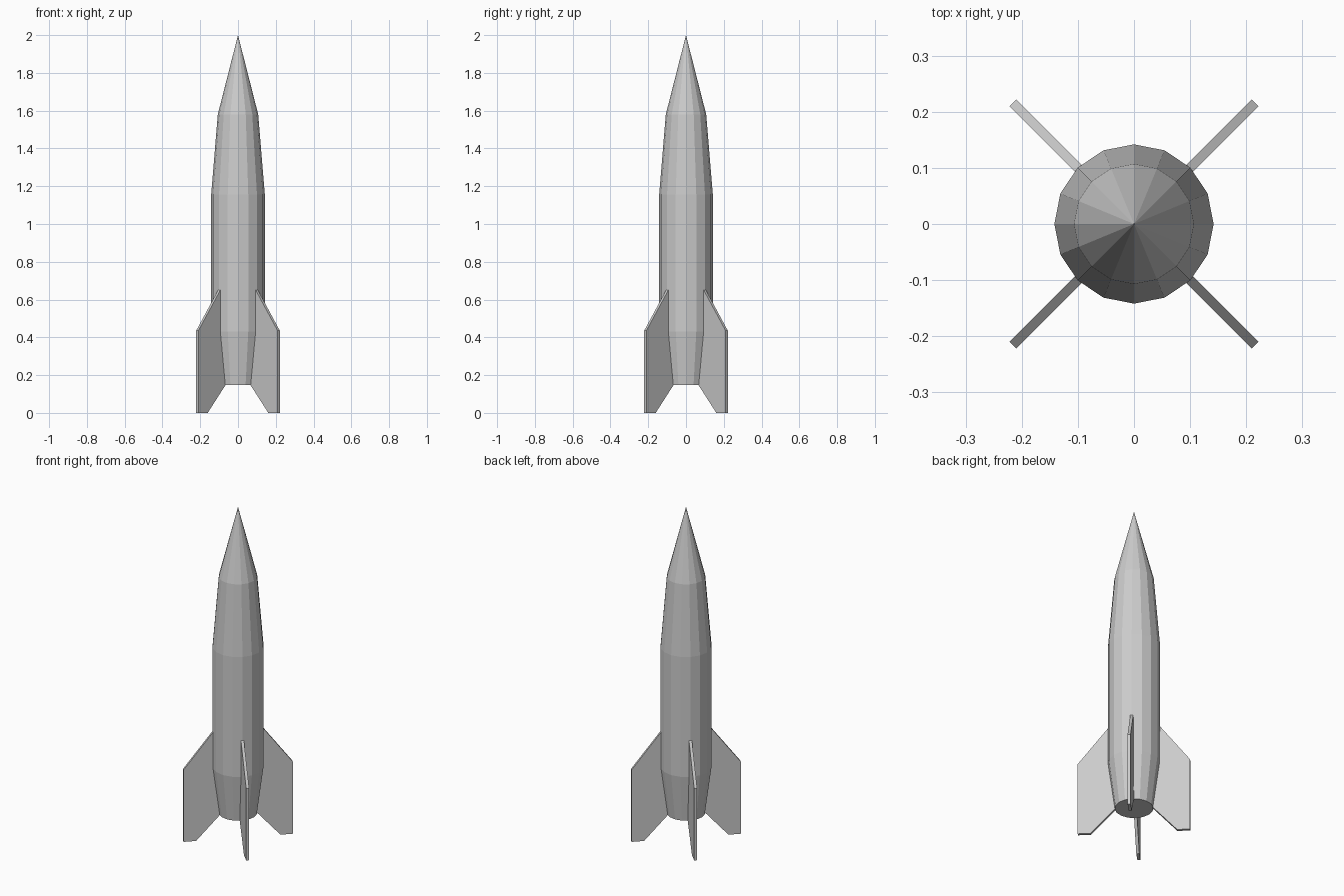
import bpy, bmesh, math
from mathutils import Matrix, Vector

if "Cube" in bpy.data.objects:
    bpy.data.objects.remove(bpy.data.objects["Cube"])

SIDES = 16


def finish(bm, name):
    bmesh.ops.recalc_face_normals(bm, faces=bm.faces)
    mesh = bpy.data.meshes.new(name)
    bm.to_mesh(mesh)
    bm.free()
    obj = bpy.data.objects.new(name, mesh)
    bpy.context.collection.objects.link(obj)
    return obj


# Faceted hull: rings of (radius, height) closed by a pointed nose
def make_hull(rings, tip_height):
    bm = bmesh.new()
    loops = []
    for r, z in rings:
        angles = [2 * math.pi * i / SIDES for i in range(SIDES)]
        loops.append([bm.verts.new((r * math.cos(a), r * math.sin(a), z)) for a in angles])
    bm.faces.new(loops[0])
    tip = bm.verts.new((0, 0, tip_height))
    for i in range(SIDES):
        j = (i + 1) % SIDES
        for low, high in zip(loops, loops[1:]):
            bm.faces.new((low[i], low[j], high[j], high[i]))
        bm.faces.new((loops[-1][i], loops[-1][j], tip))
    return finish(bm, "rocket_body")


# Flat fin: (radial distance, height) outline given an even thickness
def make_fin(name, outline, thickness, angle):
    bm = bmesh.new()
    face = bm.faces.new([bm.verts.new((r, -thickness / 2, z)) for r, z in outline])
    new = bmesh.ops.extrude_face_region(bm, geom=[face])["geom"]
    verts = [v for v in new if isinstance(v, bmesh.types.BMVert)]
    bmesh.ops.translate(bm, verts=verts, vec=Vector((0, thickness, 0)))
    bmesh.ops.transform(bm, matrix=Matrix.Rotation(angle, 4, 'Z'), verts=bm.verts)
    return finish(bm, name)


make_hull([(0.105, 0.148), (0.142, 0.43), (0.142, 1.156), (0.107, 1.58)], 2.0)

# Four swept fins on the diagonals, rooted just inside the hull
fin_outline = [(0.235, 0), (0.305, 0), (0.305, 0.435), (0.141, 0.65),
               (0.138, 0.43), (0.101, 0.148)]
for k, place in enumerate(("back_right", "back_left", "front_left", "front_right")):
    make_fin("fin_" + place, fin_outline, 0.0165, math.radians(45 + 90 * k))
